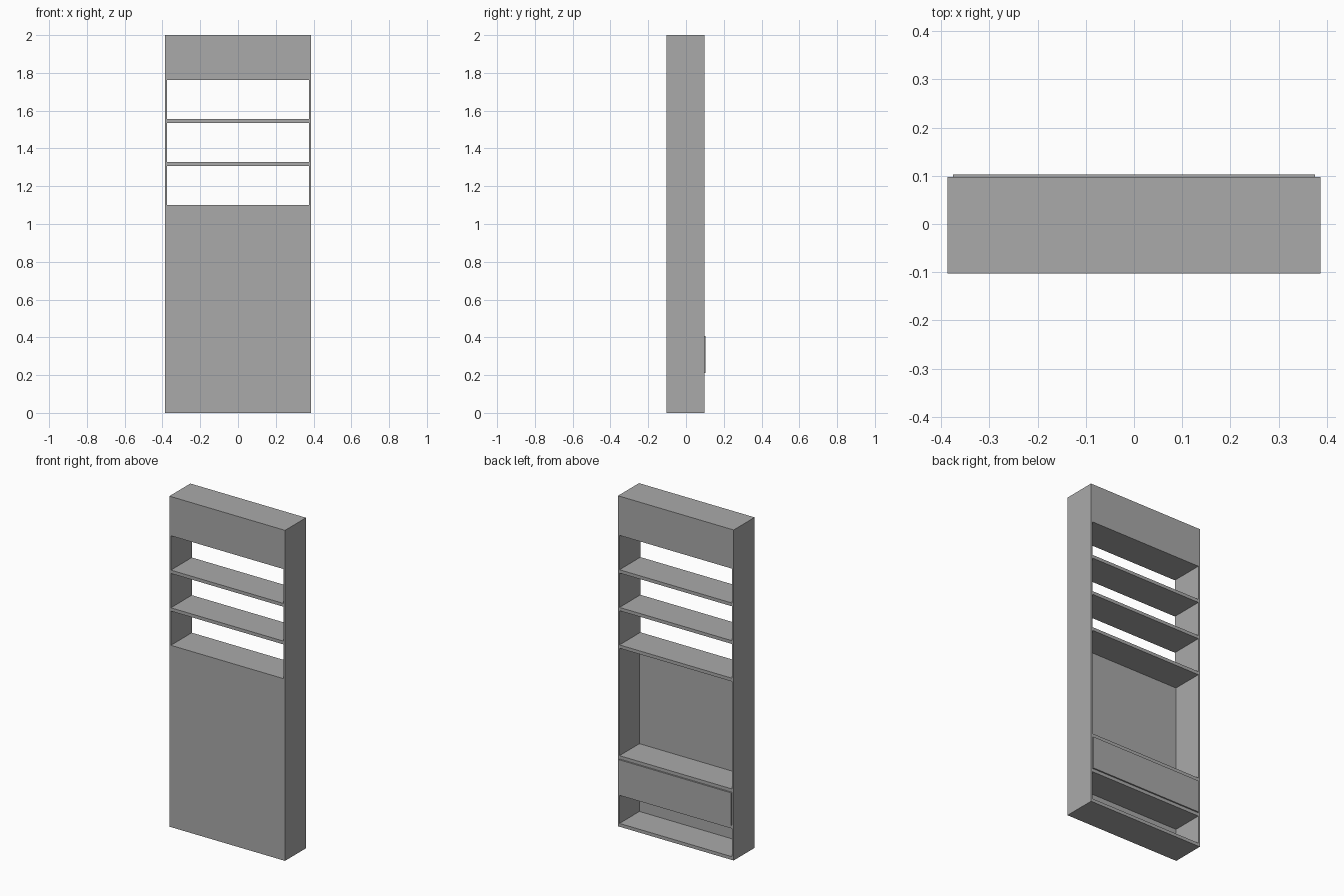
import bpy
import bmesh
from mathutils import Vector

cube = bpy.data.objects.get("Cube")
if cube:
    bpy.data.objects.remove(cube, do_unlink=True)

# One flat grey for the whole cabinet
GREY = (0.4, 0.4, 0.4, 1.0)
grey = bpy.data.materials.new("plain_grey")
grey.use_nodes = True
grey.diffuse_color = GREY
grey.node_tree.nodes["Principled BSDF"].inputs["Base Color"].default_value = GREY


def box(name, x, y, z):
    """Box between the (low, high) limits on each axis."""
    bm = bmesh.new()
    bmesh.ops.create_cube(bm, size=1)
    low, high = (Vector(c) for c in zip(x, y, z))
    for v in bm.verts:
        v.co = [l + (c + 0.5) * (h - l) for c, l, h in zip(v.co, low, high)]
    mesh = bpy.data.meshes.new(name)
    bm.to_mesh(mesh)
    bm.free()
    mesh.materials.append(grey)
    obj = bpy.data.objects.new(name, mesh)
    bpy.context.collection.objects.link(obj)
    return obj


HALF = 0.387            # half width of the case
INNER = HALF - 0.01     # inside of the side walls
FRONT, BACK = -0.103, 0.097
PANEL = 0.01            # front panel thickness
BOARD = 0.02            # shelf thickness
HEIGHT = 2.0
inside = (-INNER, INNER)
depth = (FRONT, BACK)

# Side walls
for side, s in (("left", 1), ("right", -1)):
    box(side + "_side_wall", sorted((s * INNER, s * HALF)), depth, (0, HEIGHT))

# Closed box at the top
box("top_box", inside, depth, (1.763, HEIGHT))

# Floor and shelves, named with the height of their upper face
shelves = {
    "floor_board": BOARD,
    "drawer_bottom_shelf": 0.21,
    "drawer_top_shelf": 0.43,
    "compartment_top_shelf": 1.10,
    "lower_open_shelf": 1.327,
    "upper_open_shelf": 1.555,
}
for name, top in shelves.items():
    box(name, inside, depth, (top - BOARD, top))

# Panel closing the front of the lower half, fitted between the boards
tops = sorted(shelves.values())[:4]
for i, (low, high) in enumerate(zip(tops, tops[1:])):
    box(f"front_panel_{i + 1}", inside, (FRONT, FRONT + PANEL), (low, high - BOARD))

# Drawer front standing slightly proud of the back
box("drawer_front", (-0.375, 0.375), (BACK - PANEL, BACK + 0.006), (0.212, 0.408))
